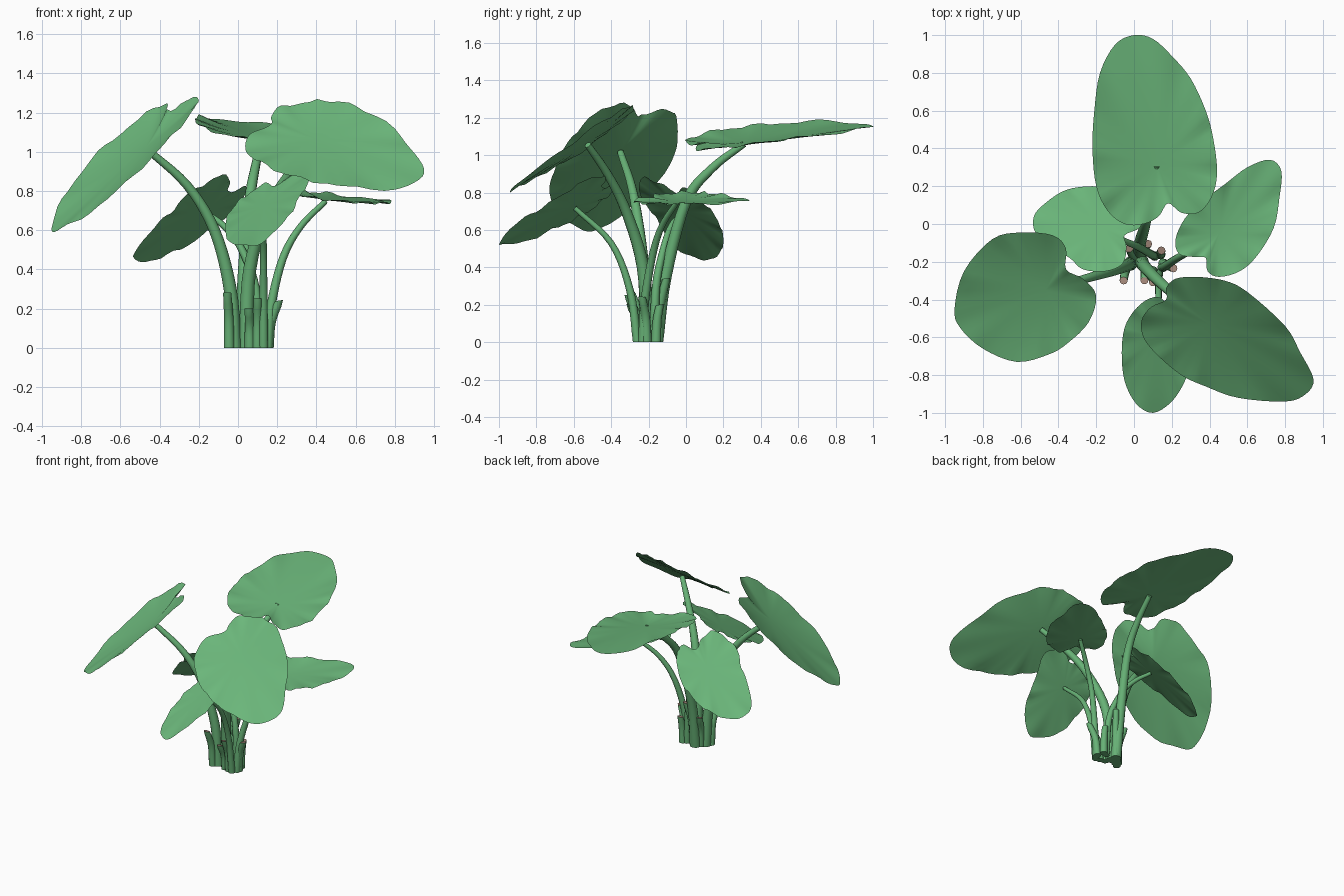
import bpy, bmesh, math
from mathutils import Vector


def material(name, rgb):
    m = bpy.data.materials.new(name)
    m.diffuse_color = (*rgb, 1)
    return m


LEAF = material("leaf green", (0.15, 0.48, 0.20))
STEM = material("stem green", (0.135, 0.44, 0.18))
CUT = material("dry cut brown", (0.36, 0.24, 0.19))


def catmull(p0, p1, p2, p3, t):
    return 0.5 * (2 * p1 + (p2 - p0) * t + (2 * p0 - 5 * p1 + 4 * p2 - p3) * t * t
                  + (3 * p1 - p0 - 3 * p2 + p3) * t ** 3)


def finish(name, bm, mats):
    me = bpy.data.meshes.new(name)
    for f in bm.faces:
        f.smooth = True
    bm.to_mesh(me)
    bm.free()
    for m in mats:
        me.materials.append(m)
    ob = bpy.data.objects.new(name, me)
    bpy.context.collection.objects.link(ob)
    return ob


def leaf(name, centre, slope, cup, droop, outline, wave=0.007, rings=8, sub=4):
    """Thin blade from a plan outline, on a tilted, cupped plane drooping along its axis."""
    cx, cy, cz = centre
    pts = [Vector(p) for p in outline]
    n = len(pts)
    edge = [catmull(pts[i - 1], pts[i], pts[(i + 1) % n], pts[(i + 2) % n], k / sub)
            for i in range(n) for k in range(sub)]
    m = len(edge)
    mid2 = Vector((cx, cy))
    axis = (max(pts, key=lambda p: (p - mid2).length) - mid2).normalized()
    bm = bmesh.new()
    mid = bm.verts.new(centre)
    prev = None
    for r in range(1, rings + 1):
        t = r / rings
        ring = []
        for p in edge:
            d = (p - mid2) * t
            a = math.atan2(d.y, d.x)
            ripple = wave * t ** 4 * (math.sin(9 * a) + 0.6 * math.sin(17 * a + 1))
            z = (cz + slope[0] * d.x + slope[1] * d.y + cup * t * t
                 - droop * d.dot(axis) ** 2 + ripple)
            ring.append(bm.verts.new((cx + d.x, cy + d.y, z)))
        for i in range(m):
            j = (i + 1) % m
            if prev:
                bm.faces.new((prev[i], ring[i], ring[j], prev[j]))
            else:
                bm.faces.new((mid, ring[i], ring[j]))
        prev = ring
    bm.normal_update()
    if sum(f.normal.z for f in bm.faces) < 0:
        bmesh.ops.reverse_faces(bm, faces=bm.faces[:])
    return finish(name, bm, [LEAF])


def tube(name, path, r0, r1, cut=None, cap=STEM, sides=12, sub=5):
    """Tapered round stem through a few points; cut gives a near-level sawn end."""
    pts = [Vector(p) for p in path]
    ext = [2 * pts[0] - pts[1]] + pts + [2 * pts[-1] - pts[-2]]
    line = [catmull(*ext[i:i + 4], k / sub) for i in range(len(pts) - 1) for k in range(sub)]
    line.append(pts[-1])
    lean = Vector((pts[-1].x - pts[0].x, pts[-1].y - pts[0].y, 0)).normalized()
    bm = bmesh.new()
    rings = []
    for i, p in enumerate(line):
        d = (line[min(i + 1, len(line) - 1)] - line[max(i - 1, 0)]).normalized()
        if i == 0:
            d = Vector((0, 0, 1))
        u = Vector((0, 1, 0)).cross(d).normalized()
        v = d.cross(u)
        r = r0 + (r1 - r0) * i / (len(line) - 1)
        ring = []
        for k in range(sides):
            a = 2 * math.pi * k / sides
            off = (u * math.cos(a) + v * math.sin(a)) * r
            q = p + off
            if cut is not None and i == len(line) - 1:
                q.z = p.z + cut * off.dot(lean)
            ring.append(bm.verts.new(q))
        rings.append(ring)
    for a, b in zip(rings, rings[1:]):
        for k in range(sides):
            j = (k + 1) % sides
            bm.faces.new((a[k], a[j], b[j], b[k]))
    bottom = bm.faces.new(rings[0][::-1])
    top = bm.faces.new(rings[-1])
    top.material_index = 1
    for e in list(top.edges) + list(bottom.edges):
        e.smooth = False
    return finish(name, bm, [STEM, cap])


# Leaf blades: attachment point, slope in x and y, cupping, droop, plan outline
leaf("back_leaf", (0.12, 0.32, 1.07), (-0.15, 0.12), 0.035, 0.1, [
    (0.0, 1.0), (-0.1, 0.95), (-0.18, 0.8), (-0.21, 0.6), (-0.22, 0.4), (-0.2, 0.2),
    (-0.14, 0.07), (-0.05, 0.0), (0.05, 0.0), (0.13, 0.04), (0.18, 0.11), (0.25, 0.06),
    (0.34, 0.06), (0.41, 0.14), (0.44, 0.27), (0.42, 0.45), (0.38, 0.6), (0.3, 0.77),
    (0.2, 0.89), (0.1, 0.98)])
leaf("right_leaf", (0.45, -0.05, 0.757), (-0.12, 0.07), 0.018, 0.06, [
    (0.78, 0.28), (0.72, 0.34), (0.6, 0.3), (0.48, 0.21), (0.36, 0.12), (0.27, 0.03),
    (0.22, -0.08), (0.24, -0.16), (0.33, -0.175), (0.38, -0.18), (0.39, -0.25),
    (0.45, -0.28), (0.56, -0.25), (0.65, -0.17), (0.74, -0.02), (0.77, 0.14)])
leaf("front_right_leaf", (0.4, -0.53, 1.065), (0.12, 0.7), 0.025, 0.12, [
    (0.95, -0.82), (0.88, -0.68), (0.8, -0.54), (0.6, -0.36), (0.48, -0.3), (0.33, -0.28),
    (0.22, -0.29), (0.17, -0.34), (0.17, -0.4), (0.09, -0.44), (0.04, -0.51), (0.05, -0.6),
    (0.12, -0.69), (0.25, -0.8), (0.38, -0.86), (0.55, -0.92), (0.8, -0.94), (0.91, -0.9)])
leaf("left_leaf", (-0.47, -0.35, 1.025), (0.8, 0.39), 0.055, 0.18, [
    (-0.95, -0.45), (-0.92, -0.55), (-0.8, -0.66), (-0.62, -0.73), (-0.45, -0.69),
    (-0.35, -0.63), (-0.24, -0.52), (-0.2, -0.38), (-0.27, -0.29), (-0.36, -0.24),
    (-0.36, -0.13), (-0.43, -0.06), (-0.6, -0.045), (-0.75, -0.08), (-0.9, -0.25)])
leaf("front_leaf", (0.13, -0.6, 0.725), (0.42, 0.46), 0.01, 0.04, [
    (0.1, -1.0), (0.2, -0.94), (0.27, -0.83), (0.31, -0.7), (0.37, -0.54), (0.34, -0.45),
    (0.25, -0.43), (0.2, -0.45), (0.14, -0.39), (0.07, -0.4), (0.0, -0.46), (-0.05, -0.55),
    (-0.065, -0.68), (-0.05, -0.83), (0.01, -0.95)])
leaf("back_left_leaf", (-0.17, -0.02, 0.7), (0.6, -0.58), 0.005, 0.06, [
    (-0.53, 0.04), (-0.52, -0.05), (-0.43, -0.13), (-0.34, -0.18), (-0.27, -0.24),
    (-0.15, -0.25), (-0.06, -0.21), (-0.04, -0.12), (-0.05, -0.06), (0.03, -0.02),
    (0.04, 0.05), (-0.02, 0.13), (-0.1, 0.18), (-0.22, 0.2), (-0.36, 0.18), (-0.47, 0.11)])

# Leaf stems, fanning out from the base
tube("back_stem", [(0.03, -0.16, 0), (0.03, -0.11, 0.35), (0.06, 0.0, 0.75),
                   (0.09, 0.14, 0.93), (0.12, 0.31, 1.06)], 0.038, 0.018)
tube("front_right_stem", [(0.04, -0.2, 0), (0.06, -0.23, 0.4), (0.15, -0.32, 0.7),
                          (0.27, -0.42, 0.9), (0.4, -0.525, 1.055)], 0.038, 0.018)
tube("left_stem", [(-0.02, -0.21, 0), (-0.04, -0.22, 0.3), (-0.12, -0.25, 0.6),
                   (-0.26, -0.29, 0.83), (-0.465, -0.35, 1.015)], 0.038, 0.018)
tube("front_stem", [(0.13, -0.26, 0), (0.13, -0.3, 0.28), (0.13, -0.4, 0.53),
                    (0.13, -0.595, 0.718)], 0.024, 0.013)
tube("right_stem", [(0.15, -0.23, 0), (0.17, -0.22, 0.22), (0.23, -0.18, 0.46),
                    (0.32, -0.13, 0.62), (0.445, -0.05, 0.747)], 0.026, 0.014)
tube("back_left_stem", [(0.11, -0.17, 0), (0.09, -0.16, 0.3), (0.02, -0.12, 0.5),
                        (-0.07, -0.08, 0.62), (-0.165, -0.02, 0.692)], 0.025, 0.013)

# Old cut-off stalks around the crown
stubs = [((-0.045, -0.24), (-0.055, -0.3, 0.28)), ((0.04, -0.15), (0.075, -0.105, 0.34)),
         ((0.155, -0.21), (0.21, -0.235, 0.24)), ((0.1, -0.25), (0.1, -0.31, 0.25)),
         ((0.06, -0.24), (0.055, -0.3, 0.2)), ((0.14, -0.16), (0.145, -0.14, 0.2)),
         ((0.0, -0.18), (-0.025, -0.13, 0.24))]
for i, ((x, y), (tx, ty, tz)) in enumerate(stubs):
    tube(f"cut_stalk_{i + 1}", [(x, y, 0), (x + 0.25 * (tx - x), y + 0.25 * (ty - y), tz * 0.55),
                                (tx, ty, tz)], 0.027, 0.021, cut=0.2, cap=CUT)
